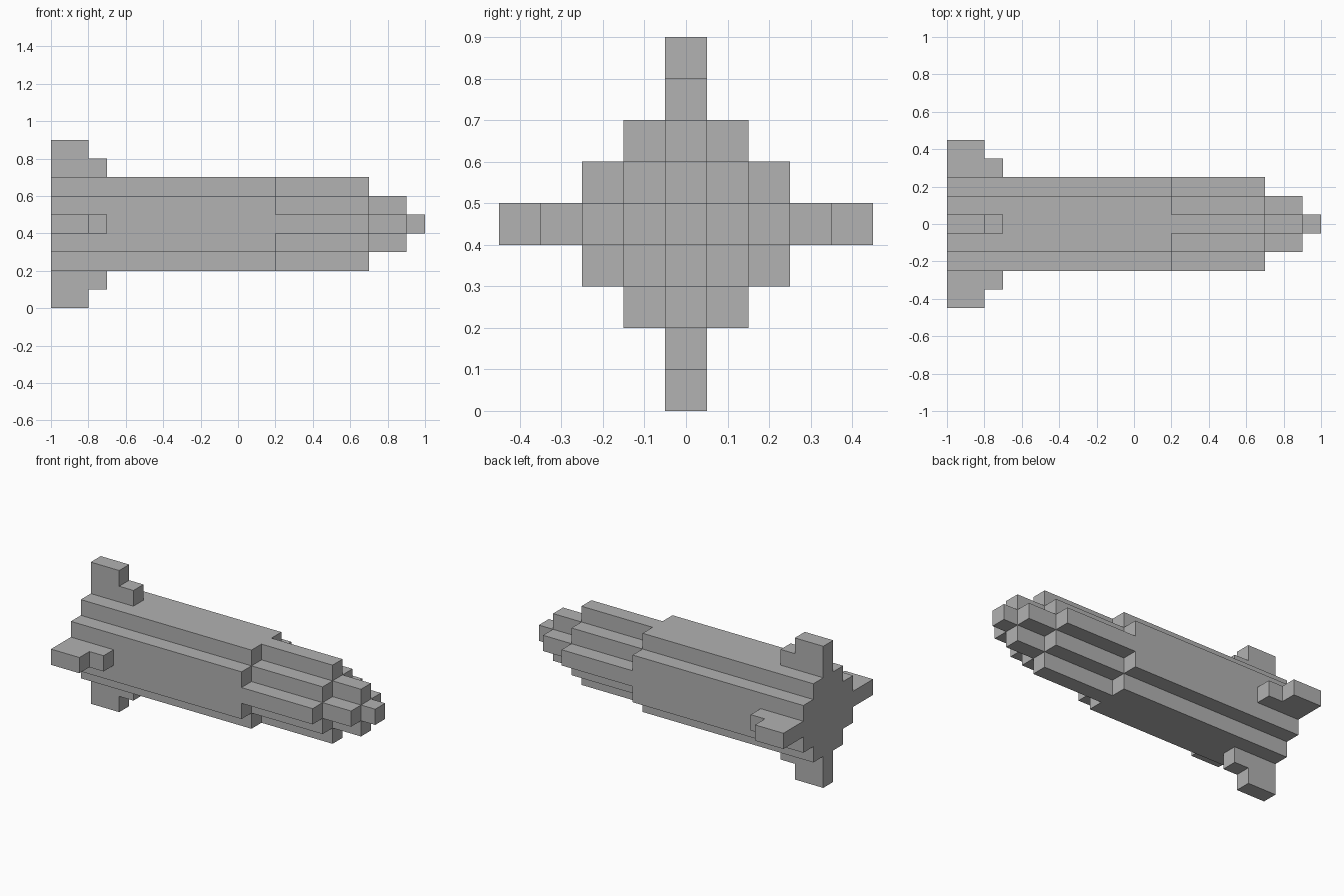
import bpy
import bmesh
from math import pi
from mathutils import Matrix, Vector

cube = bpy.data.objects.get("Cube")
if cube:
    bpy.data.objects.remove(cube, do_unlink=True)

AXIS = Vector((0, 0, 0.45))   # long axis of the rocket
U = 0.05                      # half a block

grey = bpy.data.materials.new("plain grey")
grey.use_nodes = True
colour = (0.445, 0.445, 0.445, 1)
grey.diffuse_color = colour
grey.node_tree.nodes["Principled BSDF"].inputs["Base Color"].default_value = colour


def extrude_part(name, points, offset, matrix=Matrix(), open_start=False):
    """Extrude an outline by offset, then place it with matrix."""
    bm = bmesh.new()
    base = bm.faces.new([bm.verts.new(p) for p in points])
    result = bmesh.ops.extrude_face_region(bm, geom=[base], use_keep_orig=True)
    moved = [v for v in result["geom"] if isinstance(v, bmesh.types.BMVert)]
    bmesh.ops.translate(bm, vec=offset, verts=moved)
    bmesh.ops.recalc_face_normals(bm, faces=bm.faces)
    if open_start:
        bmesh.ops.delete(bm, geom=[base], context="FACES_ONLY")
    bm.transform(matrix)
    mesh = bpy.data.meshes.new(name)
    bm.to_mesh(mesh)
    bm.free()
    mesh.materials.append(grey)
    obj = bpy.data.objects.new(name, mesh)
    bpy.context.collection.objects.link(obj)


def stepped_section(name, x0, x1, quarter, open_start=True):
    """Turn a quarter outline four times about the axis and extrude along x."""
    points = []
    for turn in range(4):
        rot = Matrix.Rotation(turn * pi / 2, 3, "X")
        points += [rot @ Vector((x0, y * U, z * U)) + AXIS for y, z in quarter]
    extrude_part(name, points, (x1 - x0, 0, 0), open_start=open_start)


# Hull, narrowing in steps to the nose
stepped_section("main_hull", -1, 0.2, [(5, 3), (3, 3), (3, 5)], False)
stepped_section("forward_hull", 0.2, 0.7,
                [(5, 1), (3, 1), (3, 3), (1, 3), (1, 5)])
stepped_section("nose", 0.7, 0.9, [(3, 1), (1, 1), (1, 3)])
stepped_section("nose_tip", 0.9, 1, [(1, 1)])

# Four stepped tail fins around the rear
fin = [(-1, 0.25), (-0.7, 0.25), (-0.7, 0.35),
       (-0.8, 0.35), (-0.8, 0.45), (-1, 0.45)]
for i, side in enumerate(("top", "front", "bottom", "back")):
    place = Matrix.Translation(AXIS) @ Matrix.Rotation(i * pi / 2, 4, "X")
    extrude_part(side + "_fin", [(x, -U, z) for x, z in fin],
                 (0, 2 * U, 0), place)
